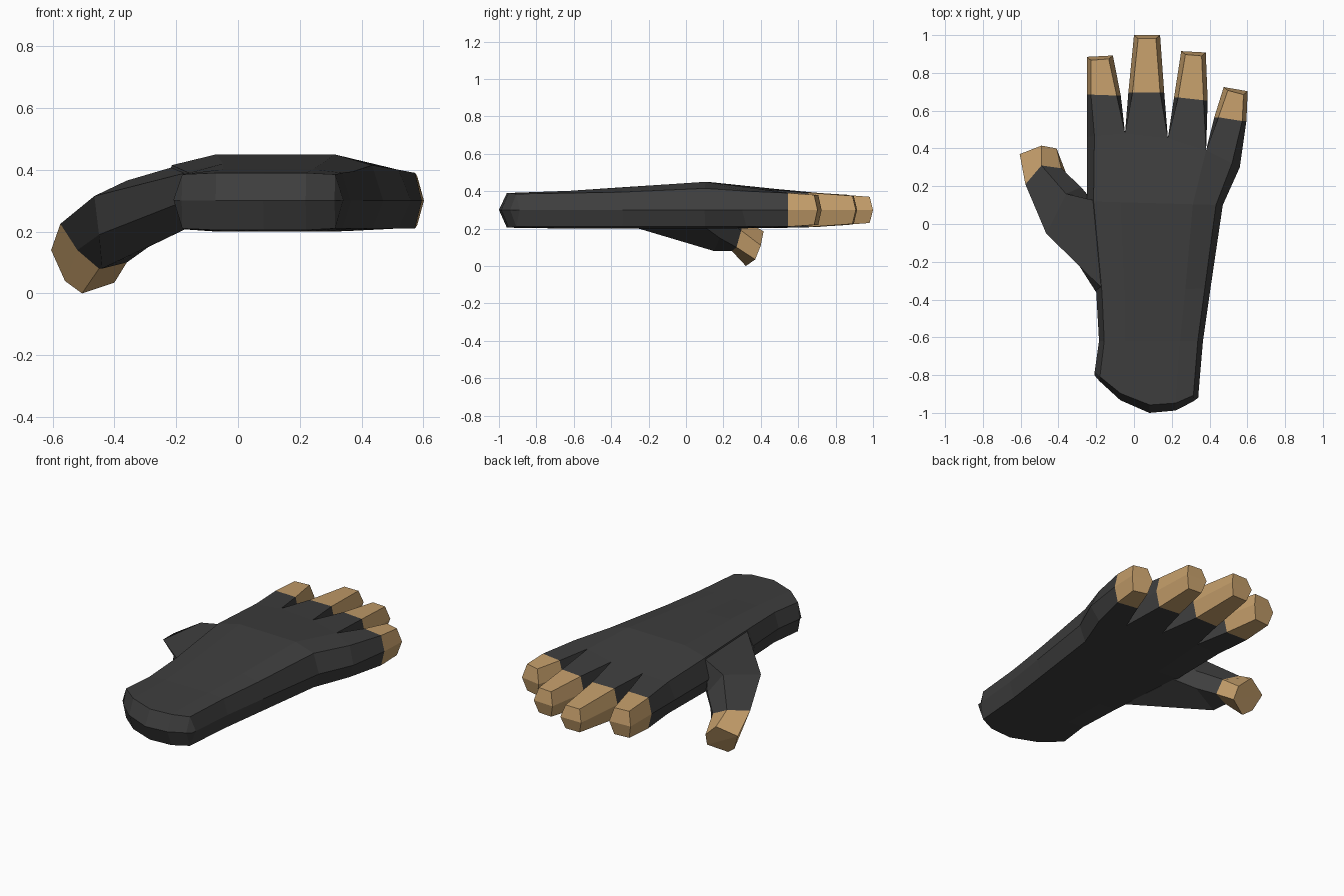
import bpy, bmesh

if "Cube" in bpy.data.objects:
    bpy.data.objects.remove(bpy.data.objects["Cube"])


def flat_material(name, rgb):
    m = bpy.data.materials.new(name)
    m.diffuse_color = (*rgb, 1)
    m.use_nodes = True
    m.node_tree.nodes["Principled BSDF"].inputs["Base Color"].default_value = m.diffuse_color
    return m


GLOVE = flat_material("charcoal glove", (0.048, 0.048, 0.048))
SKIN = flat_material("tan skin", (0.55, 0.34, 0.145))


def bridge(bm, a, b, mat=0):
    """Join two rings of equal length with quads."""
    n = len(a)
    for i in range(n):
        j = (i + 1) % n
        bm.faces.new((a[i], a[j], b[j], b[i])).material_index = mat


def tip_cap(bm, r):
    """Close a six-sided end with two faces meeting on the middle line."""
    for f in ((r[0], r[1], r[2], r[3]), (r[0], r[3], r[4], r[5])):
        bm.faces.new(f).material_index = 1


def finish(bm, name):
    bmesh.ops.remove_doubles(bm, verts=bm.verts, dist=0.0005)
    bmesh.ops.recalc_face_normals(bm, faces=bm.faces)
    me = bpy.data.meshes.new(name)
    bm.to_mesh(me)
    bm.free()
    me.materials.append(GLOVE)
    me.materials.append(SKIN)
    ob = bpy.data.objects.new(name, me)
    bpy.context.collection.objects.link(ob)
    return ob


# Hand: wrist and palm as rows across the width, from wrist to finger roots
COLS = (0, 0.05, 0.25, 0.53, 0.78, 0.95, 1)
# left y, right y, bow, left x, right x, crown z, edge z, bottom z, bottom edge z
ROWS = [
    (-0.80, -0.92, -0.137, -0.21, 0.34, 0.30, 0.30, 0.30, 0.30),
    (-0.78, -0.89, -0.12, -0.208, 0.342, 0.39, 0.385, 0.205, 0.21),
    (-0.62, -0.62, 0, -0.185, 0.365, 0.402, 0.39, 0.20, 0.21),
    (-0.36, -0.34, 0, -0.20, 0.405, 0.42, 0.395, 0.20, 0.21),
    (0.12, 0.10, 0, -0.25, 0.47, 0.45, 0.415, 0.20, 0.21),
    (0.46, 0.30, 0.08, -0.25, 0.56, 0.412, 0.40, 0.203, 0.21),
]
bm = bmesh.new()
rows = []
for yl, yr, bow, xl, xr, zt, ze, zb, zbe in ROWS:
    top, bottom = [], []
    for k, t in enumerate(COLS):
        x = xl + (xr - xl) * t
        y = yl + (yr - yl) * t + bow * 4 * t * (1 - t)
        if k in (0, 6):
            v = bm.verts.new((x, y, 0.3))
            top.append(v)
            bottom.append(v)
        else:
            edge = k in (1, 5)
            top.append(bm.verts.new((x, y, ze if edge else zt)))
            bottom.append(bm.verts.new((x, y, zbe if edge else zb)))
    rows.append((top, bottom))
rings = [t + b[5:0:-1] for t, b in rows]
for a, b in zip(rings, rings[1:]):
    bridge(bm, a, b)

# Finger roots share the last palm row, with a middle point in each valley
top, bottom = rows[-1]
mids = {0: top[0], 6: top[6]}
for k in (2, 3, 4):
    mids[k] = bm.verts.new((top[k].co.x, top[k].co.y, 0.3))

# Each finger: start column, end column, glove hem, fingertip (xl, yl, xr, yr, half height)
FINGERS = [
    (0, 2, (-0.25, 0.685, -0.07, 0.68, 0.092), (-0.25, 0.885, -0.112, 0.892, 0.08)),
    (2, 3, (-0.03, 0.695, 0.16, 0.695, 0.092), (0.0, 1.0, 0.138, 1.0, 0.07)),
    (3, 4, (0.212, 0.67, 0.39, 0.655, 0.092), (0.25, 0.915, 0.38, 0.908, 0.075)),
    (4, 6, (0.425, 0.565, 0.595, 0.545, 0.09), (0.475, 0.725, 0.602, 0.703, 0.08)),
]


def finger_ring(xl, yl, xr, yr, h, back):
    i = 0.022
    pts = [(xl, yl, 0.3), (xl + i, yl - back, 0.3 + h), (xr - i, yr - back, 0.3 + h),
           (xr, yr, 0.3), (xr - i, yr - back, 0.3 - h), (xl + i, yl - back, 0.3 - h)]
    return [bm.verts.new(p) for p in pts]


for a, b, hem, tip in FINGERS:
    ta, tb = max(a, 1), min(b, 5)
    root = [mids[a], top[ta], top[tb], mids[b], bottom[tb], bottom[ta]]
    r1 = finger_ring(*hem, 0)
    r2 = finger_ring(*tip, 0.018)
    # the outer fingers span one extra column at the palm edge
    bridge(bm, root, r1)
    bridge(bm, r1, r2, 1)
    tip_cap(bm, r2)
finish(bm, "hand")

# Thumb: four six-sided rings, drooping outwards from the palm
THUMB = [
    [(-0.17, -0.34, 0.39), (-0.195, -0.37, 0.29), (-0.17, -0.28, 0.208),
     (-0.20, 0.10, 0.208), (-0.23, 0.13, 0.30), (-0.19, 0.12, 0.415)],
    [(-0.465, -0.05, 0.315), (-0.45, 0.03, 0.19), (-0.44, 0.15, 0.08),
     (-0.29, 0.18, 0.15), (-0.28, 0.195, 0.25), (-0.36, 0.16, 0.365)],
    [(-0.575, 0.21, 0.225), (-0.52, 0.22, 0.14), (-0.45, 0.245, 0.08),
     (-0.36, 0.27, 0.10), (-0.385, 0.295, 0.19), (-0.49, 0.31, 0.245)],
    [(-0.605, 0.37, 0.14), (-0.56, 0.34, 0.04), (-0.505, 0.32, 0.0),
     (-0.40, 0.37, 0.035), (-0.41, 0.40, 0.11), (-0.49, 0.415, 0.185)],
]
bm = bmesh.new()
rings = [[bm.verts.new(p) for p in ring] for ring in THUMB]
for k in range(3):
    bridge(bm, rings[k], rings[k + 1], 1 if k == 2 else 0)
tip_cap(bm, rings[-1])
bm.faces.new(rings[0])
finish(bm, "thumb")
